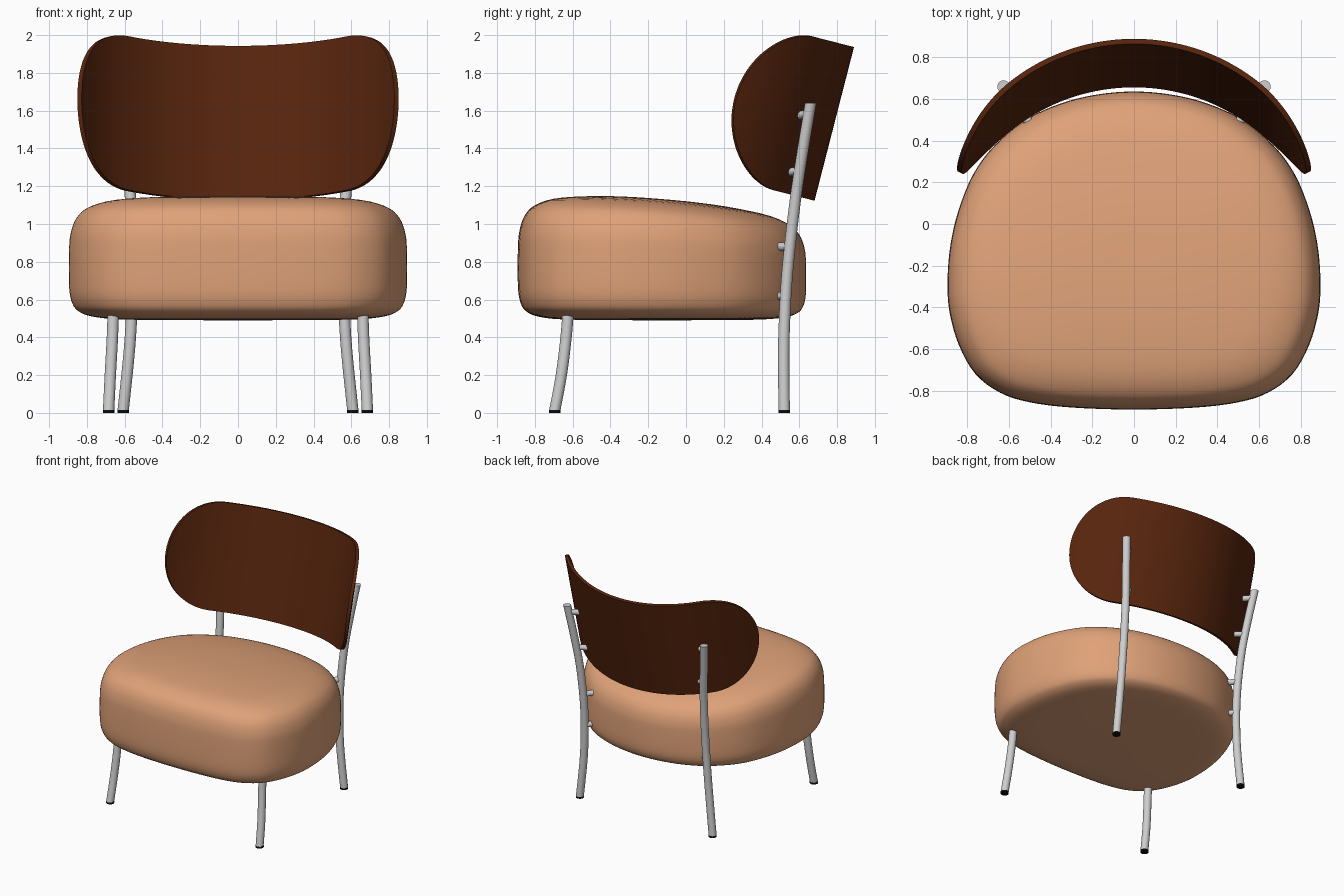
import bpy, bmesh, math
from mathutils import Vector

if "Cube" in bpy.data.objects:
    bpy.data.objects.remove(bpy.data.objects["Cube"])


def material(name, rgb):
    m = bpy.data.materials.new(name)
    m.diffuse_color = (*rgb, 1)
    m.use_nodes = True
    m.node_tree.nodes["Principled BSDF"].inputs["Base Color"].default_value = m.diffuse_color
    return m


FABRIC = material("tan upholstery", (0.74, 0.36, 0.19))
WOOD = material("dark brown wood", (0.095, 0.018, 0.004))
METAL = material("light grey metal", (0.62, 0.62, 0.62))
RUBBER = material("black rubber", (0.004, 0.004, 0.004))


def finish(bm, name, mat, angle=None):
    bmesh.ops.recalc_face_normals(bm, faces=bm.faces)
    me = bpy.data.meshes.new(name)
    bm.to_mesh(me)
    bm.free()
    ob = bpy.data.objects.new(name, me)
    bpy.context.collection.objects.link(ob)
    me.materials.append(mat)
    bpy.ops.object.select_all(action='DESELECT')
    ob.select_set(True)
    bpy.context.view_layer.objects.active = ob
    bpy.ops.object.shade_smooth_by_angle(angle=math.radians(angle or 40))
    return ob


def spline(pts, n, closed=False):
    """Catmull-Rom curve through the points, n steps per span."""
    P = [Vector(p) for p in pts]
    c = len(P)
    get = (lambda i: P[i % c]) if closed else (lambda i: P[min(max(i, 0), c - 1)])
    out = []
    for i in range(c if closed else c - 1):
        a, b, d, e = get(i - 1), get(i), get(i + 1), get(i + 2)
        for k in range(n):
            t = k / n
            out.append(0.5 * (2 * b + (d - a) * t + (2 * a - 5 * b + 4 * d - e) * t * t
                              + (3 * b - a - 3 * d + e) * t ** 3))
    if not closed:
        out.append(P[-1])
    return out


def loft(bm, rings):
    loops = [[bm.verts.new(p) for p in r] for r in rings]
    n = len(loops[0])
    for a, b in zip(loops, loops[1:]):
        for i in range(n):
            j = (i + 1) % n
            bm.faces.new((a[i], a[j], b[j], b[i]))
    bm.faces.new(loops[0][::-1])
    bm.faces.new(loops[-1])


# Seat cushion: plan outline lofted through a pillow profile, sloping to the back
half = [(0, -.89), (.3, -.88), (.5, -.855), (.64, -.81), (.76, -.72), (.84, -.58), (.885, -.42),
        (.894, -.27), (.88, -.1), (.84, .07), (.77, .24), (.67, .375), (.52, .5), (.35, .578),
        (.18, .62), (0, .635)]
outline = spline(half + [(-x, y) for x, y in half[-2:0:-1]], 4, closed=True)
profile = spline([(.02, 0), (.4, .002), (.7, .008), (.86, .03), (.94, .07), (.98, .135), (1, .27),
                  (1, .58), (.988, .72), (.955, .83), (.89, .91), (.75, .967), (.5, .992),
                  (.25, 1), (.02, 1)], 4)
bm = bmesh.new()
rings = []
for s, t in profile:
    ring = []
    for x, y in outline:
        yy = -.13 + (y + .13) * s
        ring.append((x * s, yy, .49 + t * (.63 - .1 * yy - .07 * yy * yy)))
    rings.append(ring)
loft(bm, rings)
finish(bm, "seat", FABRIC, 80)

# Backrest: stadium-shaped board bent round a tilted cylinder
R, STRAIGHT, H = .943, .64, .42
tilt = math.radians(14.4)
up = Vector((0, math.sin(tilt), math.cos(tilt)))
back = Vector((0, math.cos(tilt), -math.sin(tilt)))
mid = Vector((0, .785, 1.53))
cols = [(STRAIGHT * i / 20, H) for i in range(20)]
cols += [(STRAIGHT + H * math.sin(a), H * math.cos(a))
         for a in (math.pi / 2 * i / 24 for i in range(25))]
cols = [(-s, h) for s, h in cols[:0:-1]] + cols
board = []
for r in (R, R - .025):
    rows = []
    for s, h in cols:
        p = mid + Vector((r * math.sin(s / R), 0, 0)) + back * (r * math.cos(s / R) - R)
        rows.append((p + up * h, p - up * h))
    board.append(rows)
bm = bmesh.new()
loft(bm, [(o[0], o[1], i[1], i[0]) for o, i in zip(*board)])
bmesh.ops.remove_doubles(bm, verts=bm.verts, dist=1e-4)
finish(bm, "backrest", WOOD)


# Legs: horizontal circles swept along a curved path, with a rubber foot
def leg(name, path, side):
    pts = spline([(x * side, y, z) for x, y, z in path], 6)
    circle = [(.03 * math.cos(a), .03 * math.sin(a), 0)
              for a in (math.tau * i / 20 for i in range(20))]
    bm = bmesh.new()
    loft(bm, [[p + Vector(c) for c in circle] for p in pts])
    finish(bm, name, METAL)
    rod(name + "_foot", pts[0] - Vector((0, 0, path[0][2])), pts[0] + Vector((0, 0, .002)),
        .031, RUBBER)


def rod(name, a, b, r, mat):
    a, b = Vector(a), Vector(b)
    bm = bmesh.new()
    bmesh.ops.create_cone(bm, cap_ends=True, segments=20, radius1=r, radius2=r,
                          depth=(b - a).length)
    rot = (b - a).to_track_quat('Z', 'Y').to_matrix()
    bmesh.ops.rotate(bm, verts=bm.verts, matrix=rot)
    bmesh.ops.translate(bm, verts=bm.verts, vec=(a + b) / 2)
    finish(bm, name, mat)


front_path = [(.685, -.695, .012), (.676, -.66, .2), (.665, -.635, .4), (.66, -.622, .56)]
back_path = [(.608, .52, .012), (.578, .517, .3), (.564, .522, .5), (.557, .533, .7),
             (.558, .552, .9), (.57, .582, 1.15), (.597, .62, 1.4), (.627, .66, 1.64)]
# Spacer pegs from the back legs to the seat and the backrest
pegs = [((.557, .53, .62), (.49, .465, .62)), ((.558, .55, .88), (.495, .48, .88)),
        ((.586, .60, 1.28), (.515, .55, 1.275)), ((.618, .65, 1.585), (.555, .60, 1.575))]

for side, label in ((1, "right"), (-1, "left")):
    leg("front_leg_" + label, front_path, side)
    leg("back_leg_" + label, back_path, side)
    for i, (a, b) in enumerate(pegs):
        rod(f"peg_{label}_{i + 1}", (a[0] * side, *a[1:]), (b[0] * side, *b[1:]), .022, METAL)
